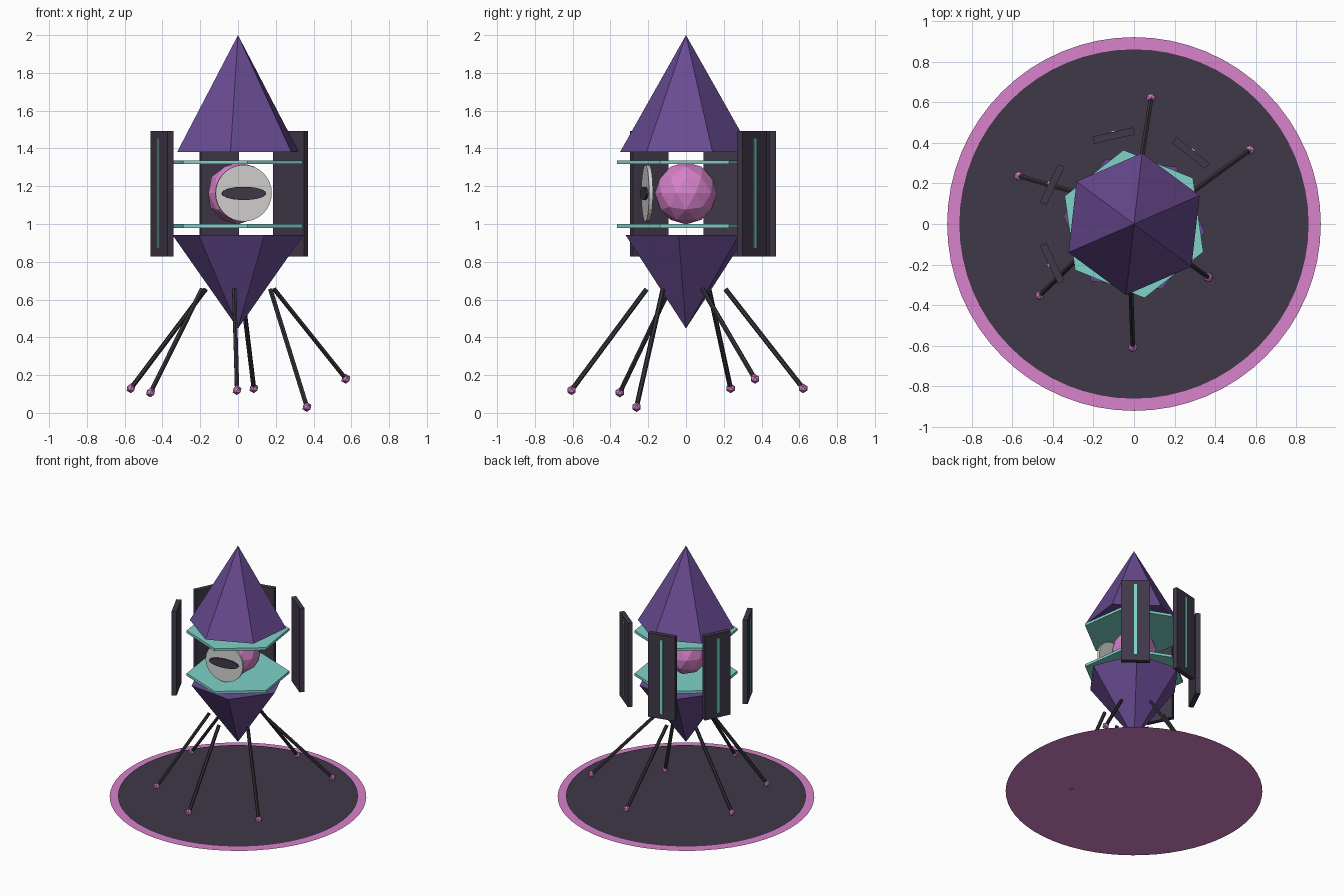
import bpy, math
from mathutils import Vector, Matrix

if "Cube" in bpy.data.objects:
    bpy.data.objects.remove(bpy.data.objects["Cube"])


def lin(c):
    c /= 255
    return c / 12.92 if c <= 0.04045 else ((c + 0.055) / 1.055) ** 2.4


def material(name, r, g, b):
    m = bpy.data.materials.new(name)
    m.diffuse_color = (lin(r), lin(g), lin(b), 1)
    m.use_nodes = True
    m.node_tree.nodes["Principled BSDF"].inputs["Base Color"].default_value = m.diffuse_color
    return m


PURPLE = material("purple", 105, 75, 146)
PINK = material("pink", 216, 130, 203)
TEAL = material("teal", 126, 210, 200)
DARK = material("dark_plum", 64, 56, 72)
CHARCOAL = material("charcoal", 54, 51, 58)
GREY = material("light_grey", 212, 211, 209)


def finish(name, mat):
    ob = bpy.context.object
    ob.name = name
    ob.data.materials.append(mat)
    return ob


def prism(name, mat, sides, r1, r2, z0, z1, angle=0):
    """Upright cone or prism whose first corner lies at the given angle from +x."""
    bpy.ops.mesh.primitive_cone_add(vertices=sides, radius1=r1, radius2=r2, depth=z1 - z0,
                                    location=(0, 0, (z0 + z1) / 2))
    ob = finish(name, mat)
    # primitive corners start on +y
    ob.rotation_euler.z = math.radians(angle - 90)
    return ob


def ball(name, mat, radius, loc, subdiv):
    bpy.ops.mesh.primitive_ico_sphere_add(subdivisions=subdiv, radius=radius, location=loc)
    return finish(name, mat)


def radial_box(name, mat, angle, dist, size, z):
    """Box with size (thickness, width, height) facing outward at an angle."""
    a = math.radians(angle)
    bpy.ops.mesh.primitive_cube_add(size=1, location=(dist * math.cos(a), dist * math.sin(a), z))
    ob = finish(name, mat)
    ob.scale = size
    ob.rotation_euler.z = a
    return ob


def facing_disc(name, mat, angle, dist, z, half_w, half_h, thick):
    """Thin elliptical disc facing outward at an angle."""
    a = math.radians(angle)
    bpy.ops.mesh.primitive_cylinder_add(vertices=32, radius=1, depth=1)
    ob = finish(name, mat)
    out, up = Vector((math.cos(a), math.sin(a), 0)), Vector((0, 0, 1))
    side = up.cross(out)
    rot = Matrix((side, up, out)).transposed().to_4x4()
    ob.matrix_world = (Matrix.Translation(out * dist + up * z) @ rot
                       @ Matrix.Diagonal((half_w, half_h, thick, 1)))
    return ob


def rod(name, mat, a, b, radius):
    a, b = Vector(a), Vector(b)
    bpy.ops.mesh.primitive_cylinder_add(vertices=6, radius=radius, depth=(b - a).length,
                                        location=(a + b) / 2)
    ob = finish(name, mat)
    ob.rotation_euler = (b - a).to_track_quat('Z', 'Y').to_euler()
    return ob


# ground discs
for name, mat, r, z in (("ground_ring", PINK, 0.92, 0.014), ("ground_disc", DARK, 0.86, 0.021)):
    bpy.ops.mesh.primitive_circle_add(vertices=64, radius=r, fill_type='NGON', location=(0, 0, z))
    finish(name, mat)

# pointed shells
prism("upper_spire", PURPLE, 6, 0.352, 0, 1.38, 2.0, 23.5)
lower = prism("lower_spire", PURPLE, 6, 0, 0.35, 0.447, 0.943, -6.5)

# hexagonal plates around the core
prism("lower_plate", TEAL, 6, 0.368, 0.368, 0.979, 0.999, 38)
prism("upper_plate", TEAL, 6, 0.368, 0.368, 1.317, 1.337, 38)

# core and eye
ball("core", PINK, 0.165, (0, 0, 1.163), 2)
facing_disc("eye", GREY, -82, 0.208, 1.163, 0.15, 0.15, 0.02)
facing_disc("pupil", DARK, -82, 0.223, 1.162, 0.118, 0.035, 0.012)

# floating panels with glowing strips
for i in range(1, 5):
    ang = i * 360 / 7
    radial_box("panel", DARK, ang, 0.447, (0.036, 0.208, 0.664), 1.161)
    radial_box("panel_strip", TEAL, ang, 0.468, (0.009, 0.02, 0.585), 1.163)

# legs and feet
feet = [(0.571, 0.365, 0.18), (0.084, 0.62, 0.13), (-0.567, 0.236, 0.13),
        (-0.463, -0.35, 0.108), (-0.005, -0.606, 0.12), (0.365, -0.262, 0.031)]
for i, foot in enumerate(feet):
    a = math.radians(24.5 + 60 * i)
    rod("leg", CHARCOAL, (0.21 * math.cos(a), 0.21 * math.sin(a), 0.655), foot, 0.013)
    ball("foot", PINK, 0.026, foot, 1)
